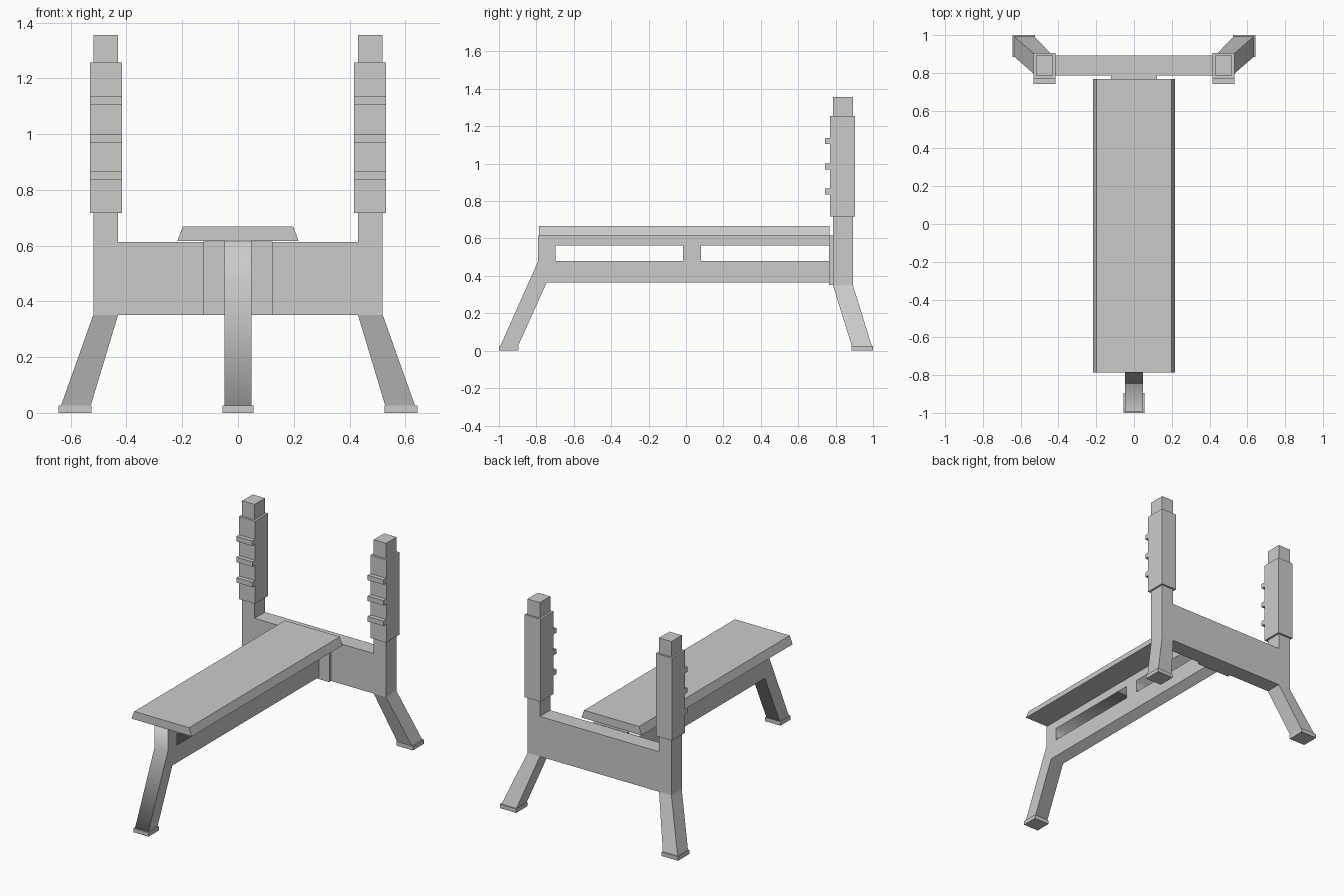
import bpy, bmesh
from math import radians

if "Cube" in bpy.data.objects:
    bpy.data.objects.remove(bpy.data.objects["Cube"])


def loft(name, sections, mirror=False):
    """Closed solid through rectangular sections (x0, x1, y0, y1, z)."""
    bm = bmesh.new()
    rings = [[bm.verts.new(p) for p in
              ((x0, y0, z), (x1, y0, z), (x1, y1, z), (x0, y1, z))]
             for x0, x1, y0, y1, z in sections]
    for a, b in zip(rings, rings[1:]):
        for i in range(4):
            j = (i + 1) % 4
            bm.faces.new((a[i], a[j], b[j], b[i]))
    bm.faces.new(rings[0][::-1])
    bm.faces.new(rings[-1])
    bmesh.ops.recalc_face_normals(bm, faces=bm.faces)
    mesh = bpy.data.meshes.new(name)
    bm.to_mesh(mesh)
    bm.free()
    ob = bpy.data.objects.new(name, mesh)
    bpy.context.collection.objects.link(ob)
    if mirror:
        ob.modifiers.new("mirror", 'MIRROR').use_mirror_merge = False
    return ob


def box(name, x0, x1, y0, y1, z0, z1, mirror=False):
    return loft(name, [(x0, x1, y0, y1, z0), (x0, x1, y0, y1, z1)], mirror)


def side_profile(name, loops, half_width):
    """Side outline (y, z) with holes, extruded along x."""
    cu = bpy.data.curves.new(name, 'CURVE')
    cu.dimensions = '2D'
    cu.fill_mode = 'BOTH'
    cu.extrude = half_width
    for pts in loops:
        sp = cu.splines.new('POLY')
        sp.points.add(len(pts) - 1)
        for p, (y, z) in zip(sp.points, pts):
            p.co = (y, z, 0, 1)
        sp.use_cyclic_u = True
    ob = bpy.data.objects.new(name, cu)
    ob.rotation_euler = (radians(90), 0, radians(90))
    bpy.context.collection.objects.link(ob)
    bpy.ops.object.select_all(action='DESELECT')
    ob.select_set(True)
    bpy.context.view_layer.objects.active = ob
    bpy.ops.object.convert(target='MESH')


# Bench frame with front leg, one closed window and one open to the rear plate
side_profile("bench_frame", [
    [(-0.995, 0.02), (-0.9, 0.02), (-0.745, 0.365), (0.767, 0.365),
     (0.767, 0.48), (0.08, 0.48), (0.08, 0.563), (0.767, 0.563),
     (0.767, 0.617), (-0.79, 0.617), (-0.79, 0.48)],
    [(-0.697, 0.48), (-0.697, 0.563), (-0.015, 0.563), (-0.015, 0.48)],
], 0.048)
box("front_foot", -0.055, 0.055, -1.0, -0.895, 0, 0.026)

# Padded seat, narrower on top
loft("seat", [(-0.218, 0.218, -0.787, 0.767, 0.616),
              (-0.198, 0.198, -0.787, 0.767, 0.668)])

# Rear crossbeam and mounting plate
box("crossbeam", -0.43, 0.43, 0.785, 0.892, 0.352, 0.613)
box("mounting_plate", -0.123, 0.123, 0.765, 0.785, 0.352, 0.615)

# Uprights running down into splayed rear legs
loft("upright_and_rear_leg", [(0.53, 0.637, 0.888, 0.995, 0.02),
                              (0.43, 0.519, 0.785, 0.892, 0.352),
                              (0.43, 0.519, 0.785, 0.892, 1.356)], True)
box("rear_foot", 0.525, 0.643, 0.884, 1.0, 0, 0.026, True)

# Sleeves with bar rests
box("sleeve", 0.416, 0.531, 0.77, 0.904, 0.717, 1.256, True)
for i, z in enumerate((0.836, 0.969, 1.105)):
    box(f"bar_rest_{i + 1}", 0.416, 0.531, 0.742, 0.77, z, z + 0.032, True)
